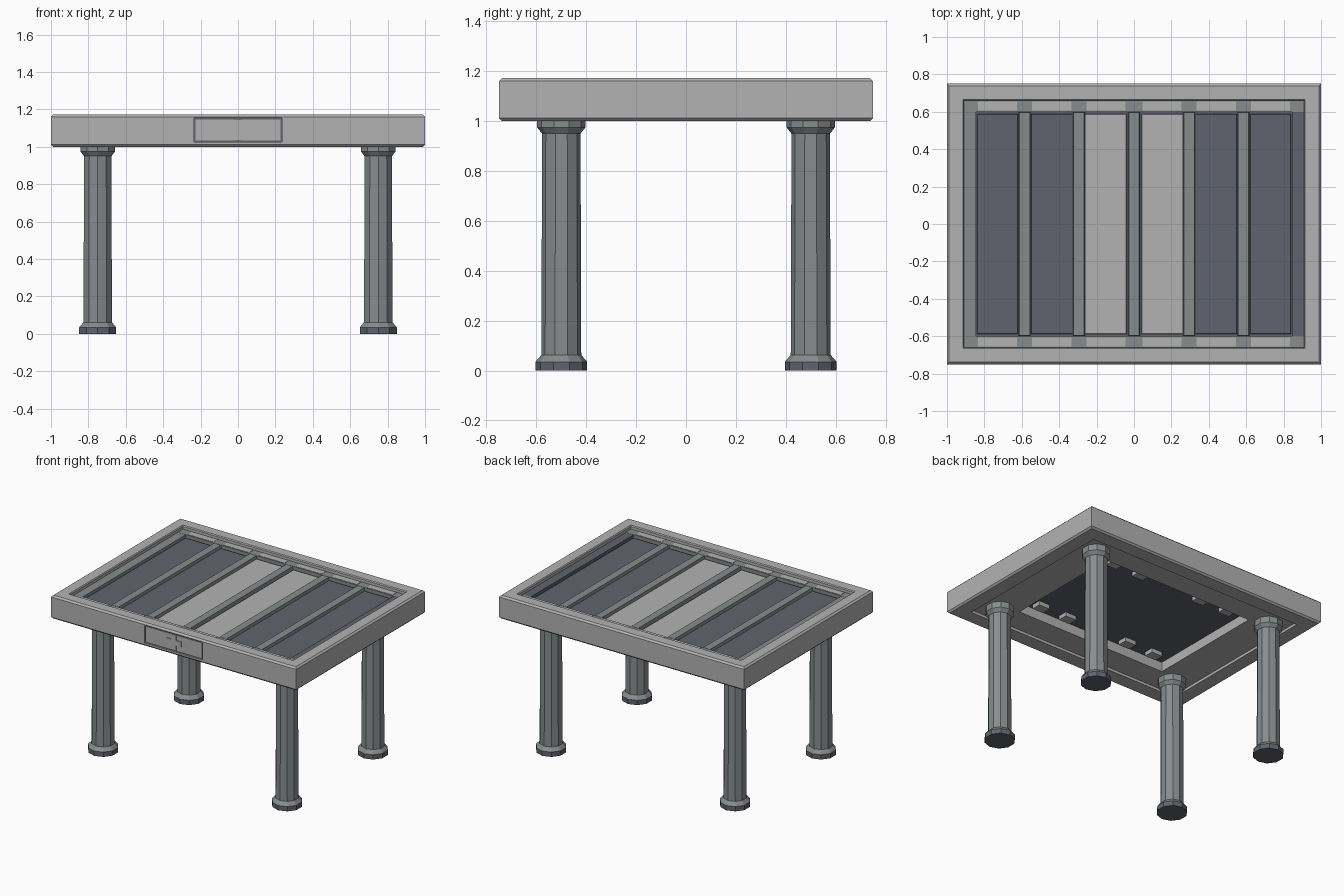
import bpy, bmesh
from math import sin, cos, tau

cube = bpy.data.objects.get("Cube")
if cube:
    bpy.data.objects.remove(cube, do_unlink=True)


def material(name, rgb):
    m = bpy.data.materials.new(name)
    m.use_nodes = True
    m.diffuse_color = (*rgb, 1)
    m.node_tree.nodes["Principled BSDF"].inputs["Base Color"].default_value = (*rgb, 1)
    return m


LIGHT = material("light grey", (0.45, 0.45, 0.45))
GREY = material("mid grey", (0.245, 0.262, 0.27))
SLATE = material("dark slate", (0.12, 0.127, 0.157))


def loft(name, rings, mats, closed=False, rule=None):
    """Join equal rings of points; closed rings form a hollow frame, others get caps."""
    bm = bmesh.new()
    loops = [[bm.verts.new(p) for p in ring] for ring in rings]
    n = len(loops[0])
    pairs = list(zip(loops, loops[1:]))
    if closed:
        pairs.append((loops[-1], loops[0]))
    else:
        bm.faces.new(loops[0])
        bm.faces.new(loops[-1])
    for a, b in pairs:
        for i in range(n):
            j = (i + 1) % n
            bm.faces.new((a[i], a[j], b[j], b[i]))
    bmesh.ops.recalc_face_normals(bm, faces=bm.faces[:])
    if rule:
        for f in bm.faces:
            f.material_index = rule(f.calc_center_median())
    mesh = bpy.data.meshes.new(name)
    bm.to_mesh(mesh)
    bm.free()
    for m in mats:
        mesh.materials.append(m)
    ob = bpy.data.objects.new(name, mesh)
    bpy.context.collection.objects.link(ob)
    return ob


def rect(hx, hy, z, cx=0, cy=0):
    return [(cx + sx * hx, cy + sy * hy, z)
            for sx, sy in ((-1, -1), (1, -1), (1, 1), (-1, 1))]


def box(name, cx, cy, hx, hy, z0, z1, mat, taper=0.0):
    return loft(name, [rect(hx, hy, z0, cx, cy),
                       rect(hx - taper, hy - taper, z1, cx, cy)], [mat])


# Chamfered outer frame, described by inset and height
frame_profile = [(0, 1.012), (0, 1.16), (0.012, 1.172), (0.085, 1.172),
                 (0.09, 1.165), (0.09, 1.06), (0.115, 1.06), (0.115, 1.0), (0.012, 1.0)]
frame = loft("table_frame", [rect(1 - i, 0.75 - i, z) for i, z in frame_profile],
             [LIGHT], closed=True)

# Recessed front badge: cut pocket, dark backing, light panel and plus shape
pocket = box("badge_cutter", 0, -0.75, 0.236, 0.012, 1.025, 1.155, SLATE)
pocket.hide_render = True
pocket.hide_viewport = True
cut = frame.modifiers.new("badge_pocket", "BOOLEAN")
cut.operation = "DIFFERENCE"
cut.object = pocket
cut.solver = "EXACT"
box("badge_backing", 0, -0.7365, 0.236, 0.002, 1.025, 1.155, SLATE)
box("badge_panel", 0, -0.74, 0.228, 0.003, 1.033, 1.147, LIGHT)
box("badge_plus_upright", 0, -0.745, 0.02, 0.004, 1.032, 1.148, LIGHT)
for side in (-1, 1):
    box("badge_plus_arm", side * 0.039, -0.745, 0.019, 0.004, 1.07, 1.11, LIGHT)

# Deck slab, and the ring beneath it
box("deck_slab", 0, 0, 0.91, 0.66, 1.09, 1.12, SLATE)
loft("underside_ring", [rect(0.9, 0.65, 1.02), rect(0.62, 0.45, 1.02),
                        rect(0.62, 0.45, 1.095), rect(0.9, 0.65, 1.095)],
     [LIGHT], closed=True)

# Deck surround and dividers between the six slots
for y in (-0.63, 0.63):
    box("deck_end_bar", 0, y, 0.91, 0.031, 1.11, 1.145, GREY)
for x in (-0.585, -0.295, 0, 0.295, 0.585):
    box("slot_divider", x, 0, 0.034, 0.602, 1.11, 1.145, GREY, 0.006)
box("right_edge_bar", 0.878, 0, 0.032, 0.602, 1.11, 1.144, SLATE)
box("left_edge_bar", -0.878, 0, 0.032, 0.602, 1.11, 1.144, GREY)

# Slot pads, light in the middle pair, with worn plates at both ends
for x in (-0.73, -0.44, -0.15, 0.15, 0.44, 0.73):
    middle = abs(x) < 0.3
    box("slot_pad", x, 0, 0.112, 0.59, 1.11, 1.127,
        LIGHT if middle else SLATE, 0.004)
    for y in (-0.63, 0.63):
        box("slot_end_plate", x, y, 0.105, 0.024, 1.143, 1.147, LIGHT)

# Small blocks under the deck
for x in (-0.49, -0.26, 0.26, 0.49):
    for y in (-0.38, 0.38):
        box("underside_block", x, y, 0.045, 0.035, 1.06, 1.1, LIGHT)

# Ten-sided legs with foot and capital
leg_profile = [(0.104, 0), (0.104, 0.035), (0.084, 0.058), (0.08, 0.062), (0.077, 0.95),
               (0.097, 0.975), (0.097, 1.03)]


def ring(cx, cy, r, z):
    return [(cx + r * sin(i * tau / 10), cy + r * cos(i * tau / 10), z) for i in range(10)]


for sx, side in ((1, "left"), (-1, "right")):
    for sy, end in ((-1, "front"), (1, "back")):
        loft(f"{end}_{side}_leg",
             [ring(sx * 0.75, sy * 0.5, r, z) for r, z in leg_profile],
             [GREY, SLATE], rule=lambda c: int(c.z < 0.03))
